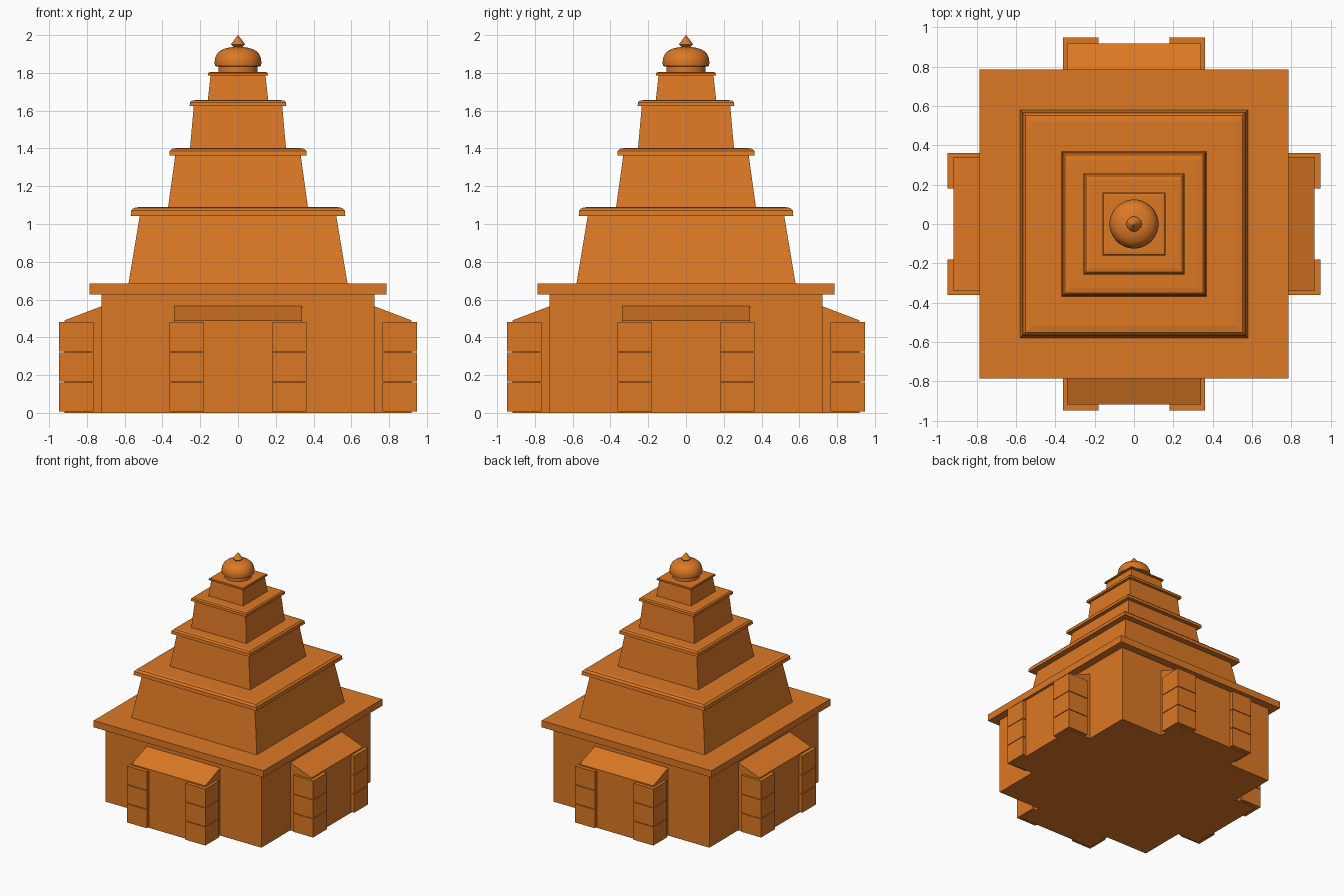
import bpy, bmesh, math

if "Cube" in bpy.data.objects:
    bpy.data.objects.remove(bpy.data.objects["Cube"])

stone = bpy.data.materials.new("orange_stone")
stone.diffuse_color = (0.72, 0.19, 0.018, 1)
stone.use_nodes = True
stone.node_tree.nodes["Principled BSDF"].inputs["Base Color"].default_value = stone.diffuse_color


def finish(bm, name, smooth=False):
    bmesh.ops.recalc_face_normals(bm, faces=bm.faces)
    me = bpy.data.meshes.new(name)
    bm.to_mesh(me)
    bm.free()
    me.materials.append(stone)
    ob = bpy.data.objects.new(name, me)
    bpy.context.collection.objects.link(ob)
    if smooth:
        bpy.ops.object.select_all(action='DESELECT')
        ob.select_set(True)
        bpy.context.view_layer.objects.active = ob
        bpy.ops.object.shade_smooth_by_angle(angle=math.radians(35))
    return ob


def stack(name, profile, sides=4, smooth=False):
    """Rings of (half width or radius, z) joined into a closed solid."""
    bm = bmesh.new()
    k = math.sqrt(2) if sides == 4 else 1
    rings = []
    for r, z in profile:
        rings.append([bm.verts.new((r * k * math.cos(math.tau * (i + .5) / sides),
                                    r * k * math.sin(math.tau * (i + .5) / sides), z))
                      for i in range(sides)])
    for a, b in zip(rings, rings[1:]):
        for i in range(sides):
            j = (i + 1) % sides
            bm.faces.new((a[i], a[j], b[j], b[i]))
    bm.faces.new(rings[0])
    bm.faces.new(rings[-1])
    return finish(bm, name, smooth)


def prism(name, points, x0, x1, turn):
    """Side outline of (y, z) extruded along x, then turned about z."""
    bm = bmesh.new()
    a = [bm.verts.new((x0, y, z)) for y, z in points]
    b = [bm.verts.new((x1, y, z)) for y, z in points]
    n = len(points)
    for i in range(n):
        j = (i + 1) % n
        bm.faces.new((a[i], a[j], b[j], b[i]))
    bm.faces.new(a)
    bm.faces.new(b)
    finish(bm, name).rotation_euler.z = turn


# Main hall and its flat cornice
stack("hall", [(.722, 0), (.722, .63)])
stack("hall_cornice", [(.785, .628), (.785, .684)])

# Tapering tiers with chamfered caps: bottom half, z; top half, z; cap half, cap top
tiers = [(.58, .684, .52, 1.042, .568, 1.09),
         (.37, 1.09, .332, 1.362, .364, 1.402),
         (.254, 1.402, .234, 1.625, .256, 1.656),
         (.16, 1.656, .145, 1.787, .16, 1.804)]
for n, (b, z0, t, z1, c, z2) in enumerate(tiers, 1):
    h = z2 - z1
    stack(f"tier_{n}", [(b, z0), (t, z1 + .002)])
    stack(f"tier_cap_{n}", [(c, z1), (c - .06 * h, z1 + .6 * h),
                            (c - .35 * h, z1 + .9 * h), (c - 1.0 * h, z2)])

# Round neck, dome and finial
stack("neck", [(.104, 1.803), (.104, 1.84)], 32, True)
stack("dome", [(.1, 1.832), (.122, 1.836), (.125, 1.855), (.121, 1.88), (.11, 1.903),
               (.09, 1.921), (.06, 1.932), (.02, 1.938)], 32, True)
stack("finial", [(.018, 1.932), (.038, 1.951), (.03, 1.962), (.001, 2.0)], 24, True)

# Four porches, each with a sloped roof and two pillars of three blocks
for s, side in enumerate(("front", "right", "back", "left")):
    turn = s * math.pi / 2
    prism(f"{side}_porch", [(-.70, 0), (-.918, 0), (-.918, .49), (-.70, .573)],
          -.34, .34, turn)
    for x0, x1, hand in ((-.362, -.18, "left"), (.18, .362, "right")):
        for k in range(3):
            z = .008 + k * .159
            prism(f"{side}_{hand}_pillar_block_{k + 1}",
                  [(-.766, z), (-.948, z), (-.948, z + .154), (-.766, z + .154)],
                  x0, x1, turn)
